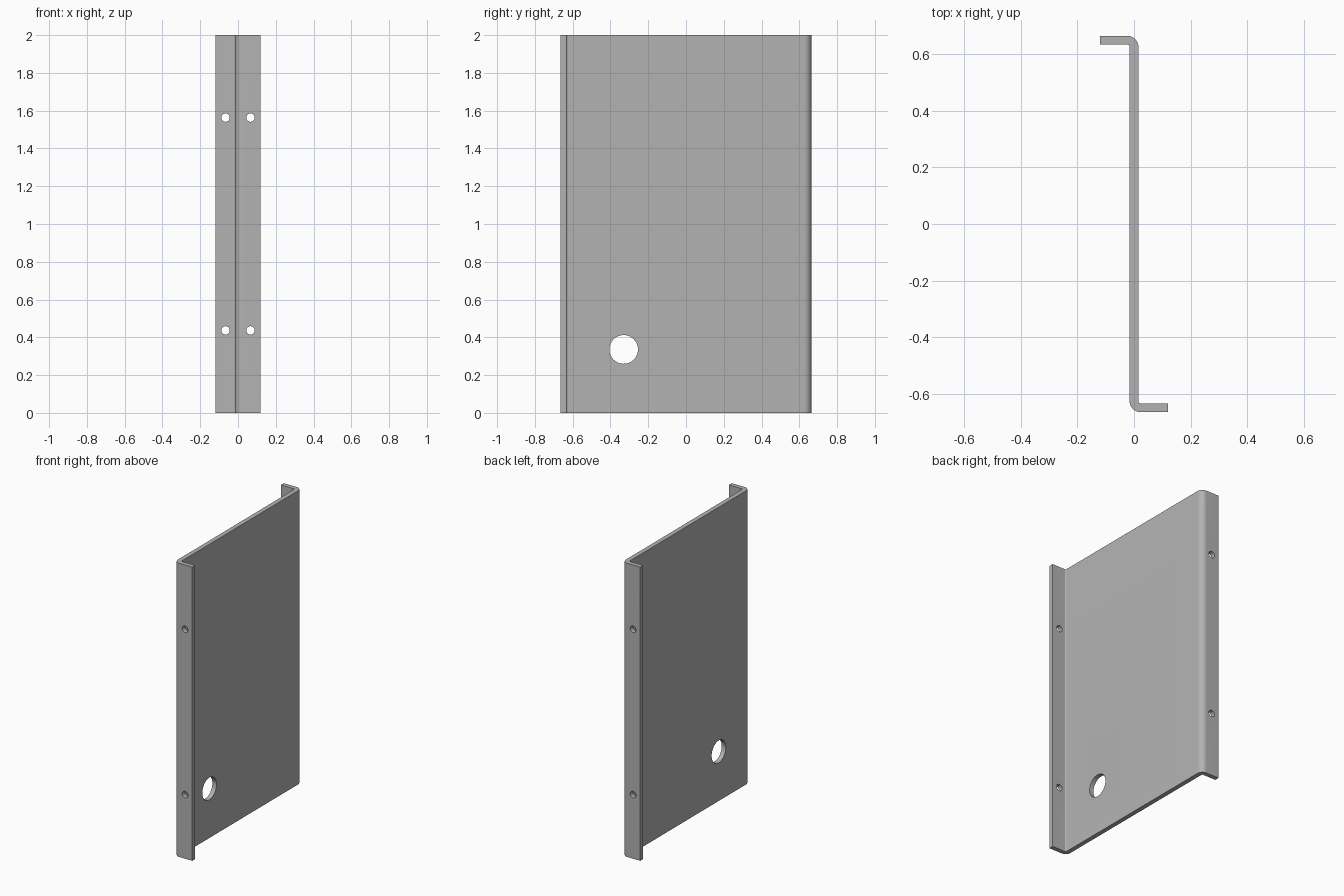
import bpy, bmesh, math
from mathutils import Matrix

cube = bpy.data.objects.get("Cube")
if cube:
    bpy.data.objects.remove(cube, do_unlink=True)

HEIGHT = 2.0
HALF_T = 0.0155      # half the sheet thickness
HALF_D = 0.664       # half the depth over both flanges
REACH = 0.12         # flange reach from the centre
INNER_R = 0.008      # inside bend radius
OUTER_R = INNER_R + 2 * HALF_T
STEPS = 10

metal = bpy.data.materials.new("grey sheet metal")
metal.use_nodes = True
colour = (0.45, 0.45, 0.45, 1)
metal.diffuse_color = colour
metal.node_tree.nodes["Principled BSDF"].inputs["Base Color"].default_value = colour


def bend(radius):
    """Quarter arc of the front bend, from the web round to the flange."""
    cx, cy = HALF_T + INNER_R, -HALF_D + OUTER_R
    angles = [math.pi + math.pi / 2 * i / STEPS for i in range(STEPS + 1)]
    return [(cx + radius * math.cos(a), cy + radius * math.sin(a)) for a in angles]


# Z-shaped profile: half the outline, then the same half turned 180 degrees
half = bend(OUTER_R) + [(REACH, -HALF_D), (REACH, -HALF_D + 2 * HALF_T)]
half += bend(INNER_R)[::-1]
outline = half + [(-x, -y) for x, y in half]

bm = bmesh.new()
face = bm.faces.new([bm.verts.new((x, y, 0)) for x, y in outline])
top = bmesh.ops.extrude_face_region(bm, geom=[face])["geom"]
bmesh.ops.translate(bm, vec=(0, 0, HEIGHT),
                    verts=[g for g in top if isinstance(g, bmesh.types.BMVert)])
bmesh.ops.recalc_face_normals(bm, faces=bm.faces)
mesh = bpy.data.meshes.new("folded_panel")
bm.to_mesh(mesh)
bm.free()
panel = bpy.data.objects.new("folded_panel", mesh)
bpy.context.collection.objects.link(panel)
mesh.materials.append(metal)

# Drill cutters: screw holes in both flanges and one cable hole in the web
bm = bmesh.new()


def drill(x, y, z, radius, axis):
    turn = Matrix.Rotation(math.pi / 2, 4, axis)
    bmesh.ops.create_cone(bm, cap_ends=True, segments=40, radius1=radius,
                          radius2=radius, depth=0.2,
                          matrix=Matrix.Translation((x, y, z)) @ turn)


for side in (1, -1):
    for z in (0.437, 1.563):
        drill(side * 0.066, -side * HALF_D, z, 0.022, 'X')
drill(0, -0.33, 0.336, 0.076, 'Y')
cutter_mesh = bpy.data.meshes.new("hole_cutters")
bm.to_mesh(cutter_mesh)
bm.free()
cutter_mesh.materials.append(metal)
cutter = bpy.data.objects.new("hole_cutters", cutter_mesh)
bpy.context.collection.objects.link(cutter)

bpy.ops.object.select_all(action='DESELECT')
bpy.context.view_layer.objects.active = panel
panel.select_set(True)
cut = panel.modifiers.new("holes", 'BOOLEAN')
cut.operation = 'DIFFERENCE'
cut.solver = 'EXACT'
cut.object = cutter
bpy.ops.object.modifier_apply(modifier=cut.name)
bpy.data.objects.remove(cutter, do_unlink=True)

# Smooth bends and bores, crisp sheet edges
bpy.ops.object.shade_smooth_by_angle(angle=math.radians(30))
